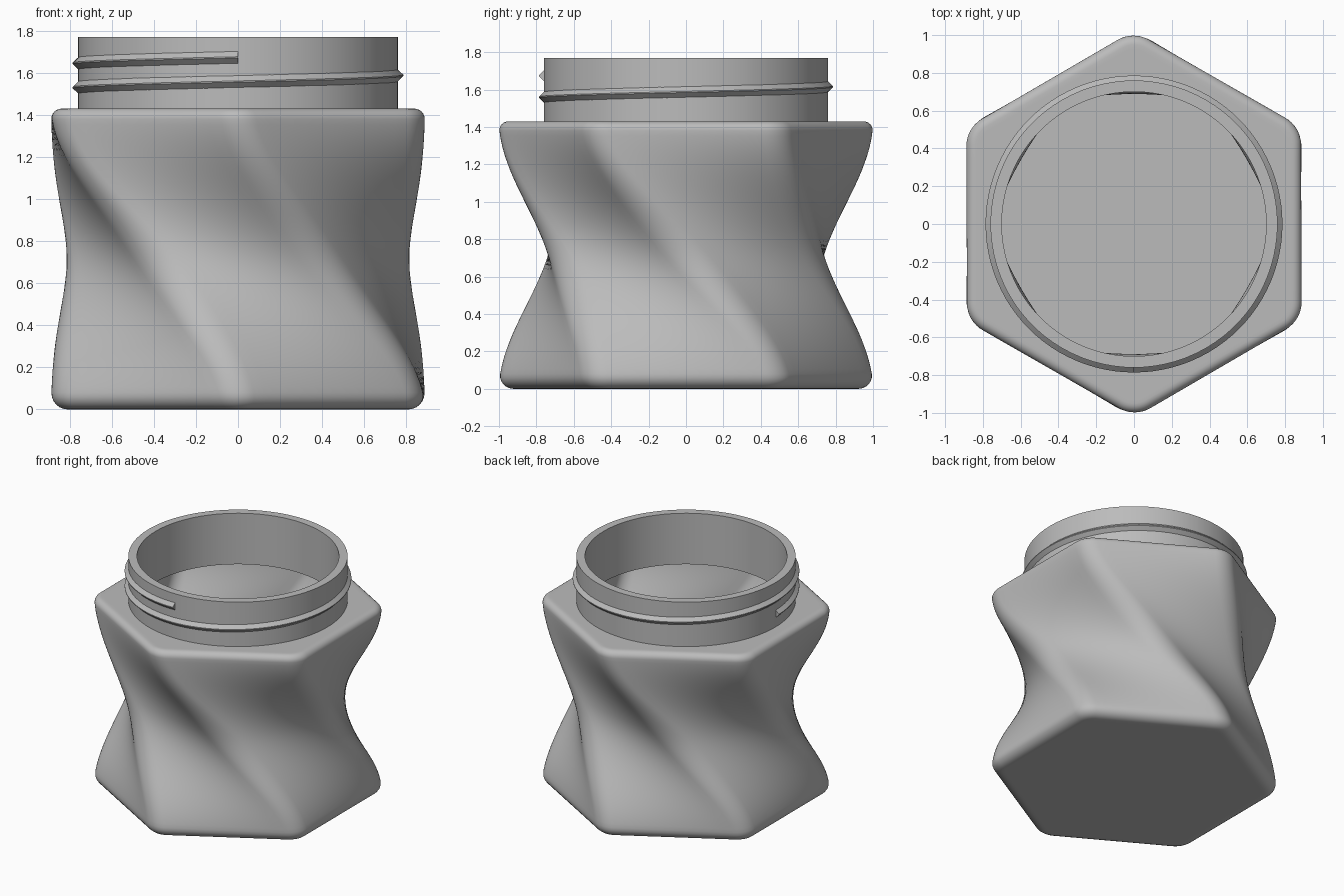
import bpy
from math import sin, cos, pi, radians, atan2

if "Cube" in bpy.data.objects:
    bpy.data.objects.remove(bpy.data.objects["Cube"])

BODY_H, TOP_Z = 1.43, 1.77
NECK_OUT, NECK_IN = 0.76, 0.70
WALL = 0.05
ARC, SIDE = 8, 12          # segments per rounded corner and per flat side

grey = bpy.data.materials.new("plain_grey")
grey.use_nodes = True
colour = (0.5, 0.5, 0.5, 1)
grey.diffuse_color = colour
grey.node_tree.nodes["Principled BSDF"].inputs["Base Color"].default_value = colour


def ease(t):
    return t * t * (3 - 2 * t)


def hexagon(z, inset):
    """Rounded hexagon section, twisted and waisted by height."""
    t = z / BODY_H
    waist = 1 - ease(abs(2 * t - 1))
    flat = 0.888 - 0.15 * waist - inset
    rad = max(0.165 + 0.08 * waist - inset, 0.03)
    centre = (flat - rad) / cos(pi / 6)
    twist = -pi / 2 - pi / 3 * ease(t)
    corners = []
    for k in range(6):
        c = twist + k * pi / 3
        angles = [c - pi / 6 + pi / 3 * i / ARC for i in range(ARC + 1)]
        corners.append([(centre * cos(c) + rad * cos(a),
                         centre * sin(c) + rad * sin(a)) for a in angles])
    pts = []
    for k, corner in enumerate(corners):
        (x0, y0), (x1, y1) = corner[-1], corners[(k + 1) % 6][0]
        pts += corner
        pts += [(x0 + (x1 - x0) * i / SIDE, y0 + (y1 - y0) * i / SIDE)
                for i in range(1, SIDE)]
    return [(x, y, z) for x, y in pts]


def circle(z, radius):
    """Round section whose points line up with the top hexagon."""
    angles = [atan2(y, x) for x, y, _ in hexagon(BODY_H, 0)]
    return [(radius * cos(a), radius * sin(a), z) for a in angles]


def loft(name, rings):
    """Skin a list of equal rings and close both ends."""
    n = len(rings[0])
    faces = [(r * n + i, r * n + (i + 1) % n,
              (r + 1) * n + (i + 1) % n, (r + 1) * n + i)
             for r in range(len(rings) - 1) for i in range(n)]
    last = (len(rings) - 1) * n
    faces += [tuple(reversed(range(n))), tuple(range(last, last + n))]
    mesh = bpy.data.meshes.new(name)
    mesh.from_pydata([p for ring in rings for p in ring], [], faces)
    mesh.materials.append(grey)
    obj = bpy.data.objects.new(name, mesh)
    bpy.context.collection.objects.link(obj)
    bpy.ops.object.select_all(action="DESELECT")
    obj.select_set(True)
    bpy.context.view_layer.objects.active = obj
    bpy.ops.object.shade_smooth_by_angle(angle=radians(30))
    return obj


# Outer wall: rounded base edge, twisted sides, rounded shoulder edge
LOW, HIGH, STEPS = 0.08, 0.05, 48
rings = [hexagon(0, LOW + 0.02)]
for i in range(7):
    a = pi / 2 * i / 6
    rings.append(hexagon(LOW * (1 - cos(a)), LOW * (1 - sin(a))))
span = BODY_H - HIGH - LOW
rings += [hexagon(LOW + span * i / STEPS, 0) for i in range(1, STEPS)]
for i in range(7):
    a = pi / 2 * i / 6
    rings.append(hexagon(BODY_H - HIGH * (1 - sin(a)), HIGH * (1 - cos(a))))
rings.append(hexagon(BODY_H, HIGH + 0.02))

# Neck, open rim and hollow inside down to the floor
rings += [circle(BODY_H, NECK_OUT), circle(TOP_Z, NECK_OUT),
          circle(TOP_Z, NECK_IN), circle(BODY_H - WALL, NECK_IN)]
inside = BODY_H - 2 * WALL
rings += [hexagon(BODY_H - WALL - inside * i / STEPS, WALL)
          for i in range(STEPS + 1)]
loft("jar_body", rings)

# Screw thread: a ridge winding one and a quarter turns round the neck
TURNS, PITCH, START_Z, COUNT = 1.25, 0.115, 1.53, 120
thread = []
for i in range(COUNT + 1):
    turn = TURNS * i / COUNT
    a, z = pi + 2 * pi * turn, START_Z + PITCH * turn
    profile = [(0.75, -0.038), (0.786, -0.003), (0.786, 0.003), (0.75, 0.038)]
    thread.append([(r * cos(a), r * sin(a), z + dz) for r, dz in profile])
screw_thread = loft("screw_thread", thread)
screw_thread.data.flip_normals()
